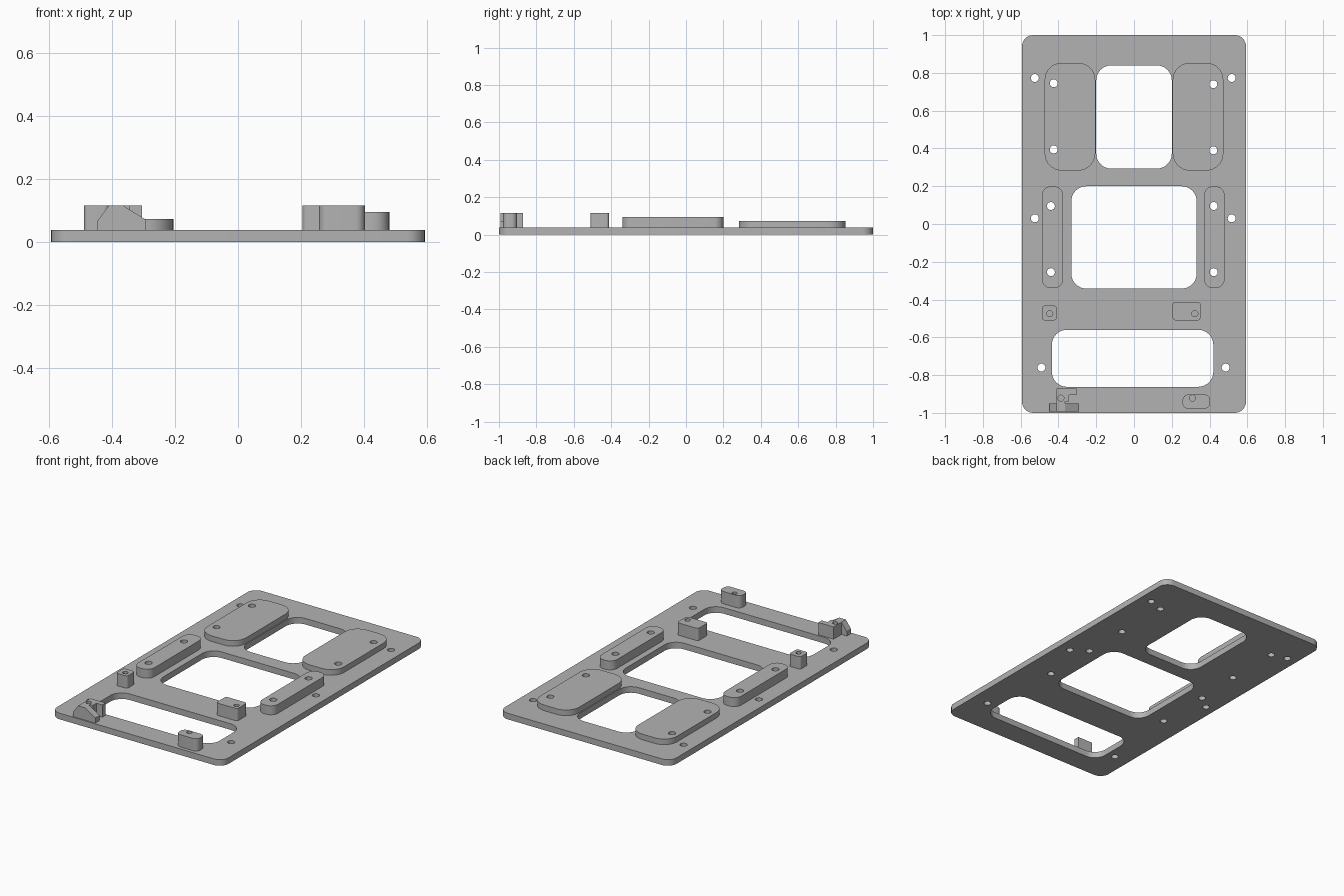
import bpy, bmesh
from math import cos, sin, pi, radians

if "Cube" in bpy.data.objects:
    bpy.data.objects.remove(bpy.data.objects["Cube"], do_unlink=True)

PLATE_TOP = 0.038
BASE = 0.03          # raised parts start slightly inside the plate
BLOCK_TOP = 0.115

grey = bpy.data.materials.new("plain_grey")
grey.use_nodes = True
colour = (0.45, 0.45, 0.45, 1)
grey.diffuse_color = colour
grey.node_tree.nodes["Principled BSDF"].inputs["Base Color"].default_value = colour


def rounded(x0, x1, y0, y1, r, steps=8):
    """Outline of a rectangle with round corners."""
    corners = [(x1 - r, y1 - r), (x0 + r, y1 - r), (x0 + r, y0 + r), (x1 - r, y0 + r)]
    return [(cx + r * cos(pi / 2 * (q + i / steps)), cy + r * sin(pi / 2 * (q + i / steps)))
            for q, (cx, cy) in enumerate(corners) for i in range(steps + 1)]


def circle(x, y, r, n=24):
    return [(x + r * cos(2 * pi * i / n), y + r * sin(2 * pi * i / n)) for i in range(n)]


def prism(name, outlines, low, high, upright=False):
    """Extrude outlines along z, or along y when upright."""
    bm = bmesh.new()
    for outline in outlines:
        place = (lambda a, b: (a, low, b)) if upright else (lambda a, b: (a, b, low))
        face = bm.faces.new([bm.verts.new(place(a, b)) for a, b in outline])
        new = bmesh.ops.extrude_face_region(bm, geom=[face])["geom"]
        verts = [v for v in new if isinstance(v, bmesh.types.BMVert)]
        move = (0, high - low, 0) if upright else (0, 0, high - low)
        bmesh.ops.translate(bm, verts=verts, vec=move)
    bmesh.ops.recalc_face_normals(bm, faces=bm.faces)
    mesh = bpy.data.meshes.new(name)
    bm.to_mesh(mesh)
    bm.free()
    mesh.materials.append(grey)
    obj = bpy.data.objects.new(name, mesh)
    bpy.context.collection.objects.link(obj)
    return obj


def activate(obj):
    bpy.ops.object.select_all(action="DESELECT")
    obj.select_set(True)
    bpy.context.view_layer.objects.active = obj


def cut(obj, outlines, low):
    """Cut vertical openings from a part, down to the given height."""
    cutter = prism("cutter", outlines, low, 0.2)
    cutter.hide_render = True
    mod = obj.modifiers.new("openings", "BOOLEAN")
    mod.operation, mod.solver, mod.object = "DIFFERENCE", "EXACT", cutter
    activate(obj)
    bpy.ops.object.modifier_apply(modifier=mod.name)
    bpy.data.objects.remove(cutter, do_unlink=True)


# Screw holes that pass through everything
screws = [(-0.525, 0.773), (0.517, 0.773), (-0.525, 0.03), (0.517, 0.03),
          (-0.49, -0.76), (0.485, -0.76)]
pad_screws = {
    "left_rear_pad": [(0.42, 0.74), (0.42, 0.39)],
    "right_rear_pad": [(-0.425, 0.745), (-0.425, 0.395)],
    "left_side_pad": [(0.422, 0.095), (0.422, -0.255)],
    "right_side_pad": [(-0.44, 0.095), (-0.44, -0.255)],
}
all_screws = screws + [p for pair in pad_screws.values() for p in pair]

# Base plate with three windows
plate = prism("base_plate", [rounded(-0.593, 0.593, -1, 1, 0.06)], 0, PLATE_TOP)
windows = [rounded(-0.2, 0.2, 0.293, 0.84, 0.08),
           rounded(-0.332, 0.332, -0.342, 0.2, 0.08),
           rounded(-0.435, 0.42, -0.862, -0.56, 0.08)]
cut(plate, windows + [circle(x, y, 0.021) for x, y in all_screws], -0.1)
parts = [plate]

# Raised pads beside the windows
pads = {
    "left_rear_pad": ((0.205, 0.473, 0.283, 0.853, 0.09), 0.073),
    "right_rear_pad": ((-0.473, -0.205, 0.283, 0.853, 0.09), 0.073),
    "left_side_pad": ((0.37, 0.48, -0.34, 0.2, 0.05), 0.094),
    "right_side_pad": ((-0.488, -0.375, -0.34, 0.2, 0.05), 0.094),
}
for name, (shape, top) in pads.items():
    pad = prism(name, [rounded(*shape)], BASE, top)
    cut(pad, [circle(x, y, 0.021) for x, y in pad_screws[name]], -0.1)
    parts.append(pad)

# Small standing blocks with blind holes
blocks = {
    "right_middle_block": ((-0.488, -0.41, -0.51, -0.432, 0.015), (-0.446, -0.475)),
    "left_middle_block": ((0.205, 0.352, -0.51, -0.412, 0.015), (0.322, -0.475)),
    "left_front_block": ((0.257, 0.403, -0.978, -0.903, 0.03), (0.31, -0.922)),
}
for name, (shape, hole) in blocks.items():
    block = prism(name, [rounded(*shape)], BASE, BLOCK_TOP)
    cut(block, [circle(*hole, 0.016)], PLATE_TOP + 0.01)
    parts.append(block)

# Hooked clip at the front right corner
hook = [(-0.41, -0.952), (-0.365, -0.952), (-0.365, -0.94), (-0.345, -0.94),
        (-0.345, -0.905), (-0.305, -0.905), (-0.305, -0.872), (-0.41, -0.872)]
clip = prism("clip_hook", [hook], BASE, BLOCK_TOP)
cut(clip, [circle(-0.387, -0.922, 0.016)], PLATE_TOP + 0.01)
wedge = [(-0.447, BASE), (-0.292, BASE), (-0.292, 0.07), (-0.365, BLOCK_TOP),
         (-0.41, BLOCK_TOP), (-0.447, 0.065)]
parts += [clip, prism("clip_wedge", [wedge], -0.993, -0.95, upright=True)]

for part in parts:
    activate(part)
    bpy.ops.object.shade_smooth_by_angle(angle=radians(30))
